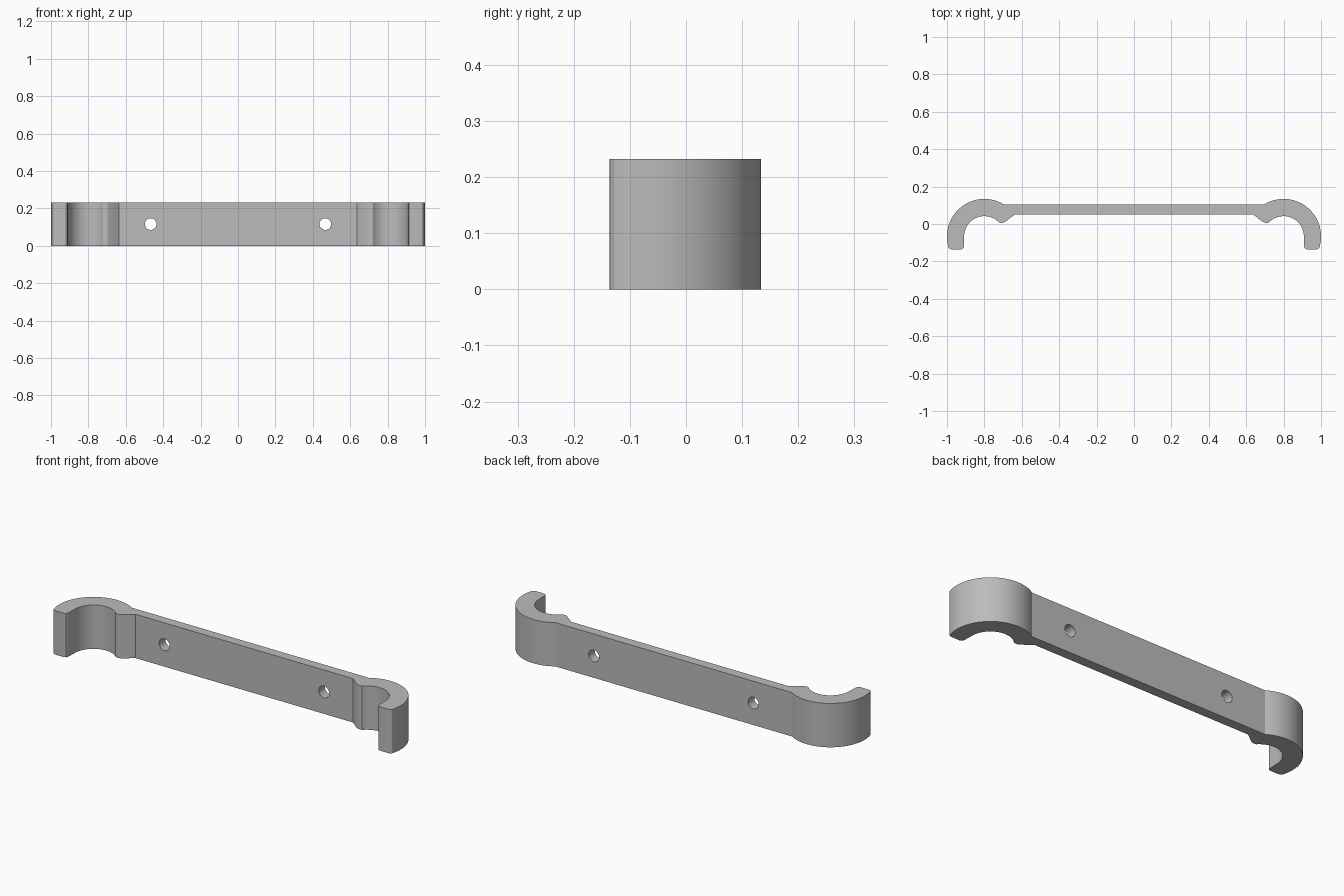
import bpy, bmesh, math

cube = bpy.data.objects.get("Cube")
if cube:
    bpy.data.objects.remove(cube, do_unlink=True)

HEIGHT = 0.232
CENTRE = (0.8, -0.066)      # middle of each hook
OUTER, INNER = 0.2, 0.108   # hook radii
BACK, FRONT = 0.103, 0.052  # bar faces

grey = bpy.data.materials.new("grey plastic")
grey.use_nodes = True
colour = (0.5, 0.5, 0.5, 1)
grey.diffuse_color = colour
grey.node_tree.nodes["Principled BSDF"].inputs["Base Color"].default_value = colour


def arc(radius, start, end, steps):
    angles = [math.radians(start + (end - start) * i / steps) for i in range(steps + 1)]
    return [(CENTRE[0] + radius * math.cos(a), CENTRE[1] + radius * math.sin(a)) for a in angles]


# Half profile: bar front, catch ridge, inside of hook, tip, outside of hook
meet = math.degrees(math.asin((BACK - CENTRE[1]) / OUTER))
half = [(0.636, FRONT), (0.686, 0.013), (0.699, 0.007), (0.712, 0.006)]
half += arc(INNER, 137, 0, 28)
half += [(0.91, -0.122), (0.914, -0.131), (0.924, -0.136), (0.973, -0.136), (0.983, -0.134)]
half += arc(OUTER, -18, 180 - meet, 40)
profile = half + [(-x, y) for x, y in reversed(half)]

# Bar with a hook at each end
bm = bmesh.new()
base = bm.faces.new([bm.verts.new((x, y, 0)) for x, y in profile])
top = bmesh.ops.extrude_face_region(bm, geom=[base])["geom"]
bmesh.ops.translate(bm, vec=(0, 0, HEIGHT),
                    verts=[v for v in top if isinstance(v, bmesh.types.BMVert)])
bmesh.ops.recalc_face_normals(bm, faces=bm.faces)
mesh = bpy.data.meshes.new("double_hook_bar")
bm.to_mesh(mesh)
bm.free()
mesh.materials.append(grey)
bar = bpy.data.objects.new("double_hook_bar", mesh)
bpy.context.collection.objects.link(bar)

# Screw holes
for side, name in ((-1, "right_hole_cutter"), (1, "left_hole_cutter")):
    bpy.ops.mesh.primitive_cylinder_add(vertices=32, radius=0.031, depth=0.3,
                                        location=(side * 0.467, 0.08, HEIGHT / 2),
                                        rotation=(math.pi / 2, 0, 0))
    cutter = bpy.context.object
    cutter.name = name
    cutter.data.materials.append(grey)
    cutter.hide_render = True
    cutter.display_type = 'WIRE'
    cut = bar.modifiers.new(name, 'BOOLEAN')
    cut.operation = 'DIFFERENCE'
    cut.solver = 'EXACT'
    cut.object = cutter

# Apply the cuts, then smooth the curved walls
bpy.ops.object.select_all(action='DESELECT')
bar.select_set(True)
bpy.context.view_layer.objects.active = bar
for modifier in list(bar.modifiers):
    cutter = modifier.object
    bpy.ops.object.modifier_apply(modifier=modifier.name)
    bpy.data.objects.remove(cutter, do_unlink=True)
bpy.ops.object.shade_smooth_by_angle(angle=math.radians(20))
